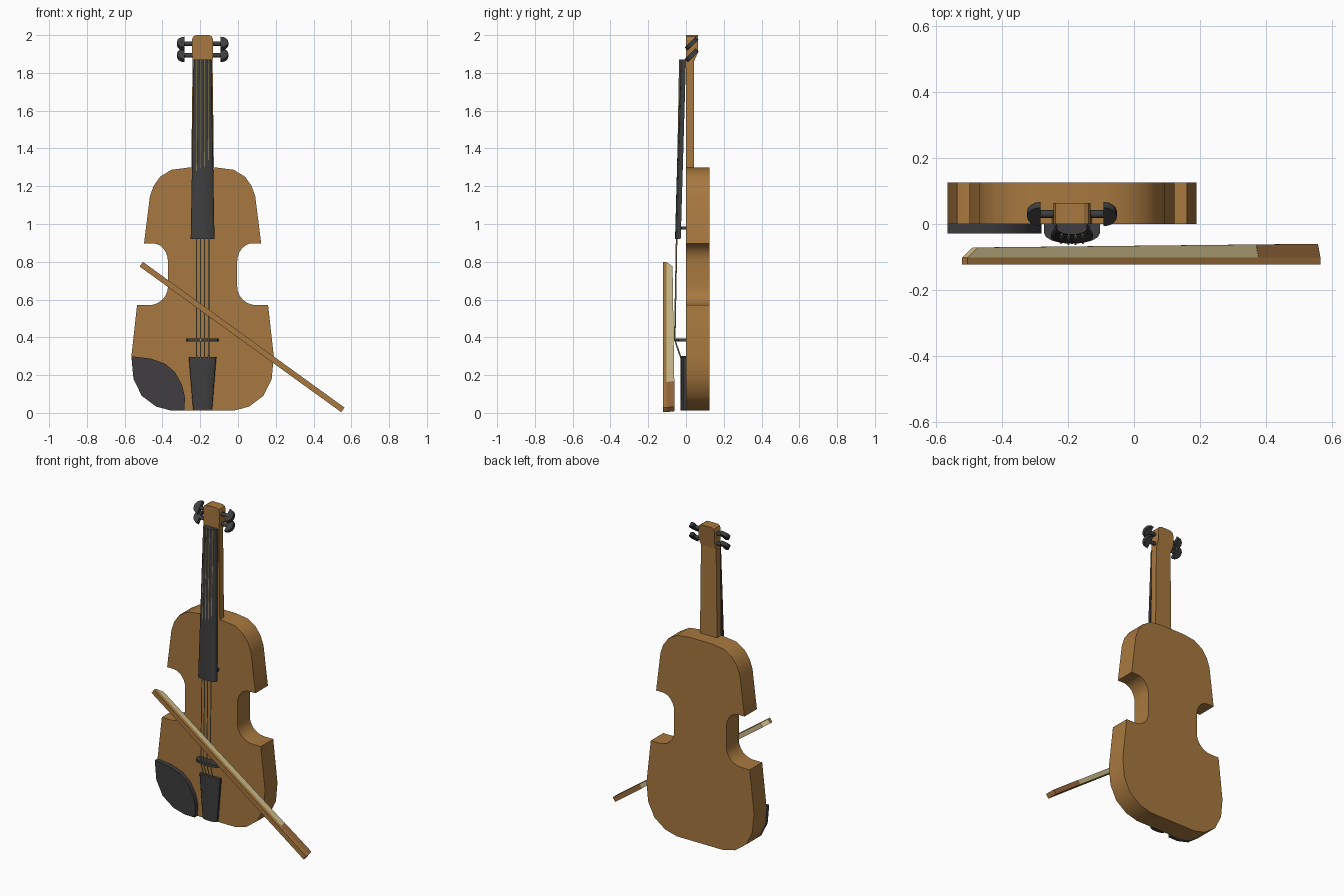
import bpy, bmesh, math
from mathutils import Vector

if "Cube" in bpy.data.objects:
    bpy.data.objects.remove(bpy.data.objects["Cube"])

CX = -0.1875  # violin centre line


def material(name, rgb):
    m = bpy.data.materials.new(name)
    m.diffuse_color = (*rgb, 1)
    m.use_nodes = True
    m.node_tree.nodes["Principled BSDF"].inputs["Base Color"].default_value = m.diffuse_color
    return m


WOOD = material("varnished wood", (0.39, 0.19, 0.05))
FROG = material("dark wood", (0.31, 0.14, 0.045))
BLACK = material("ebony", (0.05, 0.048, 0.05))
CREAM = material("hair", (0.6, 0.5, 0.25))


def loft(name, rings, mat, smooth=30):
    """Closed solid through rings that share a point count."""
    bm = bmesh.new()
    vs = [[bm.verts.new(p) for p in r] for r in rings]
    n = len(vs[0])
    for a, b in zip(vs, vs[1:]):
        for i in range(n):
            bm.faces.new((a[i], a[(i + 1) % n], b[(i + 1) % n], b[i]))
    bm.faces.new(vs[0])
    bm.faces.new(vs[-1][::-1])
    bmesh.ops.recalc_face_normals(bm, faces=bm.faces)
    me = bpy.data.meshes.new(name)
    bm.to_mesh(me)
    bm.free()
    ob = bpy.data.objects.new(name, me)
    bpy.context.collection.objects.link(ob)
    me.materials.append(mat)
    if smooth:
        bpy.context.view_layer.objects.active = ob
        ob.select_set(True)
        bpy.ops.object.shade_smooth_by_angle(angle=math.radians(smooth))
        ob.select_set(False)
    return ob


def slab(name, profile, y0, y1, mat, smooth=30):
    """Extrude an x/z outline along y."""
    return loft(name, [[(x, y, z) for x, z in profile] for y in (y0, y1)], mat, smooth)


def mirrored(half):
    return [(CX + x, z) for x, z in half] + [(CX - x, z) for x, z in half[::-1]]


def arc(cx, cz, rx, rz, a0, a1, n):
    return [(cx + rx * math.cos(math.radians(a0 + (a1 - a0) * i / n)),
             cz + rz * math.sin(math.radians(a0 + (a1 - a0) * i / n))) for i in range(n + 1)]


# Body
lower = [(0.165, 0.012), (0.245, 0.033), (0.322, 0.09), (0.366, 0.18), (0.377, 0.30)]
waist = (arc(0.285, 0.67, 0.102, 0.10, 270, 180, 6) + arc(0.265, 0.80, 0.082, 0.098, 180, 90, 6))
upper = [(0.31, 0.898), (0.279, 1.145), (0.26, 1.20), (0.225, 1.25), (0.165, 1.287), (0.08, 1.298)]
slab("body", mirrored(lower + [(0.347, 0.57)] + waist + upper), 0, 0.125, WOOD)

# Neck and head
slab("neck", mirrored([(0.06, 1.28), (0.053, 1.87)]), 0, 0.042, WOOD, 0)
head_side = [(0, 1.86), (0.042, 1.86), (0.063, 1.91), (0.063, 1.975)]
head = mirrored([(0.053, 1.86), (0.056, 1.91), (0.056, 1.975), (0.05, 1.992), (0.036, 2.0)])
back = {1.86: 0.042}
loft("head", [[(x, 0, z) for x, z in head],
              [(x, back.get(z, 0.064), z) for x, z in head]], WOOD, 0)


# Arched black fittings
def arch(hw, y0, y1, z, side=0.45, n=8):
    ys = y0 + (y1 - y0) * side
    pts = [(CX + hw, y0, z)]
    for i in range(n + 1):
        t = math.pi * i / n
        pts.append((CX + hw * math.cos(t), ys + (y1 - ys) * math.sin(t), z))
    return pts + [(CX - hw, y0, z)]


loft("fingerboard", [arch(0.063, -0.028, -0.058, 0.92), arch(0.046, 0.0, -0.032, 1.87)], BLACK)
loft("fingerboard_support", [arch(0.055, 0, -0.036, z) for z in (0.972, 0.988)], BLACK)
loft("bridge", [arch(0.085, 0, -0.06, z) for z in (0.378, 0.394)], BLACK)
loft("tailpiece", [arch(0.05, 0, -0.03, 0.018), arch(0.073, 0, -0.03, 0.295)], BLACK)

# Chin rest follows the lower left bout
inner = [(-0.285, 0.012), (-0.28, 0.08), (-0.297, 0.15), (-0.333, 0.215), (-0.385, 0.26), (-0.46, 0.287)]
slab("chin_rest", inner + [(CX - x, z) for x, z in lower[::-1]], -0.028, 0, BLACK)

# Strings
for i in range(4):
    s = i - 1.5
    drop = 0.003 * (abs(s) > 1)
    cu = bpy.data.curves.new("string", "CURVE")
    cu.dimensions = "3D"
    cu.bevel_depth = 0.003
    cu.bevel_resolution = 1
    cu.use_fill_caps = True
    sp = cu.splines.new("POLY")
    sp.points.add(2)
    path = [(0.022, -0.026, 0.285), (0.022, -0.061, 0.386), (0.021, -0.034, 1.87)]
    for p, (dx, y, z) in zip(sp.points, path):
        p.co = (CX + dx * s, y + drop, z, 1)
    cu.materials.append(CREAM)
    bpy.context.collection.objects.link(bpy.data.objects.new("string_%d" % (i + 1), cu))

# Tuning pegs: round shaft and a flat half-round grip set on the diagonal
along = Vector((0, 1, 1)).normalized()
across = Vector((0, 1, -1)).normalized()
for z in (1.955, 1.893):
    for side in (-1, 1):
        c = Vector((CX, 0.03, z))
        ex = Vector((side, 0, 0))
        ring = [along * math.cos(k * math.pi / 4) + across * math.sin(k * math.pi / 4) for k in range(8)]
        loft("peg_shaft", [[c + ex * d + v * 0.012 for v in ring] for d in (0.045, 0.1)], BLACK, 50)
        grip = [(0.095 + x, w) for x, w in arc(0, 0, 0.041, 0.04, -90, 90, 8)]
        loft("peg_grip", [[c + ex * d + along * w + across * t for d, w in grip]
                          for t in (-0.012, 0.012)], BLACK)

# Bow: a long bar seen from above, built in its own length / depth frame
a, b = Vector((-0.512, 0, 0.787)), Vector((0.555, 0, 0.016))
length = (b - a).length
u = (b - a) / length
side = Vector((-u.z, 0, u.x))


def bow_part(name, profile, hw, mat):
    loft(name, [[a + u * (s * length) + Vector((0, y, 0)) + side * w for s, y in profile]
                for w in (-hw, hw)], mat, 0)


bow_part("bow_stick", [(0, -0.122), (1, -0.122), (1, -0.102), (0, -0.102)], 0.015, WOOD)
bow_part("bow_hair", [(0, -0.102), (0.825, -0.102), (0.818, -0.062), (0.03, -0.071)], 0.014, CREAM)
bow_part("bow_frog", [(0.825, -0.102), (1, -0.102), (0.993, -0.06), (0.818, -0.062)], 0.015, FROG)
